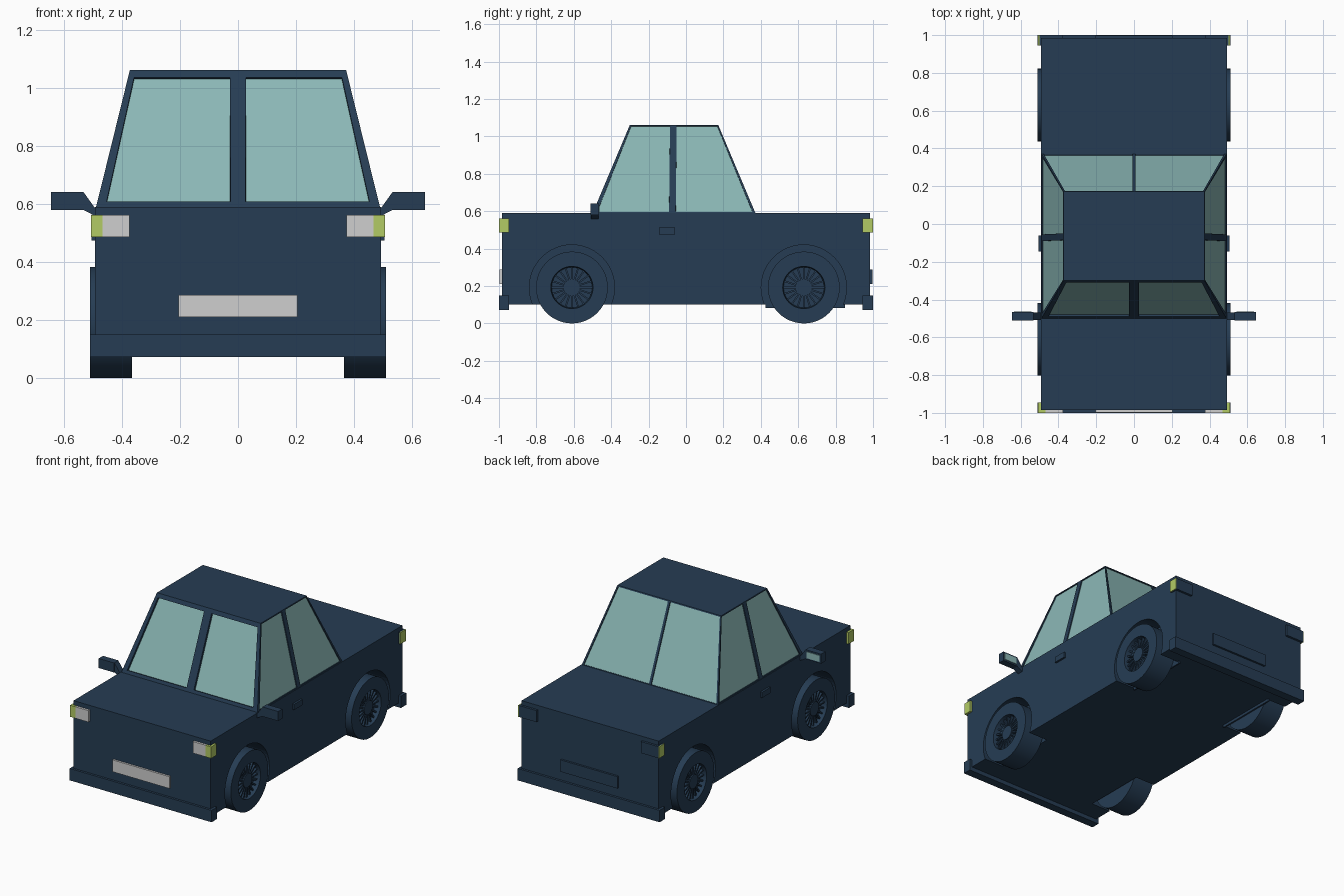
import bpy, bmesh, math
from mathutils import Vector, Matrix

if "Cube" in bpy.data.objects:
    bpy.data.objects.remove(bpy.data.objects["Cube"])


def material(name, rgb):
    m = bpy.data.materials.new(name)
    m.diffuse_color = (*rgb, 1)
    m.use_nodes = True
    m.node_tree.nodes["Principled BSDF"].inputs["Base Color"].default_value = m.diffuse_color
    return m


BLUE = material("dark blue paint", (0.019, 0.046, 0.088))
GLASS = material("pale green glass", (0.26, 0.48, 0.47))
GREY = material("light grey", (0.62, 0.62, 0.62))
LIME = material("yellow green lens", (0.45, 0.60, 0.13))


def finish(bm, name, *mats):
    me = bpy.data.meshes.new(name)
    bm.to_mesh(me)
    bm.free()
    ob = bpy.data.objects.new(name, me)
    bpy.context.collection.objects.link(ob)
    for m in mats:
        me.materials.append(m)
    return ob


def add_box(bm, x, y, z):
    mid = Vector(((x[0] + x[1]) / 2, (y[0] + y[1]) / 2, (z[0] + z[1]) / 2))
    size = (abs(x[1] - x[0]), abs(y[1] - y[0]), abs(z[1] - z[0]), 1)
    bmesh.ops.create_cube(bm, size=1, matrix=Matrix.Translation(mid) @ Matrix.Diagonal(size))


def box(name, x, y, z, mat=BLUE):
    bm = bmesh.new()
    add_box(bm, x, y, z)
    return finish(bm, name, mat)


def add_cylinder(bm, r, x0, x1, y, z, n=48):
    place = Matrix.Translation(((x0 + x1) / 2, y, z)) @ Matrix.Rotation(math.pi / 2, 4, 'Y')
    bmesh.ops.create_cone(bm, cap_ends=True, segments=n, radius1=r, radius2=r,
                          depth=abs(x1 - x0), matrix=place)


def smooth(ob):
    bpy.ops.object.select_all(action='DESELECT')
    ob.select_set(True)
    bpy.context.view_layer.objects.active = ob
    bpy.ops.object.shade_smooth_by_angle(angle=math.radians(30))


AXLES = {"front": -0.61, "rear": 0.63}
AXLE_Z = 0.192

# Body shell with four wheel wells cut out
body = box("body", (-0.493, 0.493), (-0.985, 0.985), (0.1, 0.59))
bm = bmesh.new()
for y in AXLES.values():
    for s in (-1, 1):
        add_cylinder(bm, 0.228, s * 0.355, s * 0.6, y, AXLE_Z)
cutter = finish(bm, "well_cutter")
cutter.hide_render = True
cut = body.modifiers.new("wells", 'BOOLEAN')
cut.object = cutter
cut.operation = 'DIFFERENCE'
cut.solver = 'EXACT'
bpy.context.view_layer.objects.active = body
body.select_set(True)
bpy.ops.object.modifier_apply(modifier=cut.name)
bpy.data.objects.remove(cutter)

# Cabin: tapered sides split into frame and recessed panes
bm = bmesh.new()
base = [(-0.49, -0.5), (0.49, -0.5), (0.49, 0.372), (-0.49, 0.372)]
roof = [(-0.373, -0.30), (0.373, -0.30), (0.373, 0.172), (-0.373, 0.172)]
base = [Vector((*p, 0.588)) for p in base]
roof = [Vector((*p, 1.062)) for p in roof]
side_lo, side_hi = [0, .025, .47, .51, .985, 1], [0, .02, .455, .53, .985, 1]
flip = lambda c: [1 - u for u in reversed(c)]
sides = [  # bottom cuts, top cuts, height cuts, recess
    ([0, .033, .473, .527, .967, 1], [0, .027, .464, .536, .973, 1], [0, .045, .947, 1], .014),
    (side_lo, side_hi, [0, .018, .985, 1], .006),
    ([0, .012, .492, .508, .988, 1], [0, .012, .49, .51, .988, 1], [0, .012, .985, 1], .006),
    (flip(side_lo), flip(side_hi), [0, .018, .985, 1], .006)]
panes = []
for k, (lo, hi, heights, depth) in enumerate(sides):
    j = (k + 1) % 4
    grid = [[bm.verts.new(base[k].lerp(base[j], a).lerp(roof[k].lerp(roof[j], b), v))
             for a, b in zip(lo, hi)] for v in heights]
    for r in range(3):
        for c in range(5):
            f = bm.faces.new((grid[r][c], grid[r][c + 1], grid[r + 1][c + 1], grid[r + 1][c]))
            if r == 1 and c in (1, 3):
                panes.append((f, depth))
bm.faces.new([bm.verts.new(p) for p in roof])
bm.normal_update()
for f, depth in panes:
    bmesh.ops.inset_individual(bm, faces=[f], thickness=0.0005, depth=-depth)
    f.material_index = 1
bmesh.ops.remove_doubles(bm, verts=bm.verts, dist=0.0001)
finish(bm, "cabin", BLUE, GLASS)

# Bumpers and number plates at both ends
for end, e in (("front", -1), ("rear", 1)):
    box(end + "_bumper", (-0.51, 0.51), (e * 0.945, e), (0.073, 0.15))
    box(end + "_plate", (-0.205, 0.205), (e * 0.98, e * 0.998), (0.21, 0.287),
        GREY if e < 0 else BLUE)

for side, s in (("left", -1), ("right", 1)):
    # Lamps
    z = (0.487, 0.562)
    box(side + "_headlight", (s * 0.375, s * 0.468), (-1, -0.97), z, GREY)
    box(side + "_front_indicator", (s * 0.468, s * 0.507), (-1, -0.945), z, LIME)
    box(side + "_rear_light", (s * 0.375, s * 0.501), (0.945, 1), z)
    box(side + "_rear_side_lens", (s * 0.501, s * 0.507), (0.945, 1), z, LIME)

    # Door handle
    box(side + "_door_handle", (s * 0.485, s * 0.506), (-0.145, -0.06), (0.475, 0.512))

    # Mirror with slanted bracket and glass
    box(side + "_mirror", (s * 0.533, s * 0.645), (-0.51, -0.466), (0.58, 0.642))
    box(side + "_mirror_glass", (s * 0.543, s * 0.635), (-0.467, -0.462), (0.59, 0.632), GLASS)
    bm = bmesh.new()
    outline = [(0.485, 0.555), (0.533, 0.58), (0.533, 0.642), (0.485, 0.575)]
    f = bm.faces.new([bm.verts.new((s * x, -0.508, z)) for x, z in outline])
    ext = bmesh.ops.extrude_face_region(bm, geom=[f])["geom"]
    bmesh.ops.translate(bm, vec=(0, 0.04, 0),
                        verts=[v for v in ext if isinstance(v, bmesh.types.BMVert)])
    bmesh.ops.recalc_face_normals(bm, faces=bm.faces)
    finish(bm, side + "_mirror_bracket", BLUE)

    # Lower edge of the rear wheel well liner
    box(side + "_well_liner", (s * 0.35, s * 0.36), (0.425, 0.85), (0.083, 0.12))

    for end, y in AXLES.items():
        # Tyre and dished rim, spun from a profile
        bm = bmesh.new()
        profile = [(0, .365), (.192, .365), (.192, .51), (.113, .51), (.108, .47), (0, .47)]
        pts = [bm.verts.new((s * x, y, AXLE_Z + r)) for r, x in profile]
        edges = [bm.edges.new(p) for p in zip(pts, pts[1:])]
        bmesh.ops.spin(bm, geom=pts + edges, cent=(0, y, AXLE_Z), axis=(1, 0, 0),
                       angle=math.tau, steps=48, use_duplicate=False)
        bmesh.ops.remove_doubles(bm, verts=bm.verts, dist=0.0001)
        bmesh.ops.recalc_face_normals(bm, faces=bm.faces)
        smooth(finish(bm, f"{side}_{end}_tyre", BLUE))

        # Hub and spokes
        bm = bmesh.new()
        add_cylinder(bm, 0.045, s * 0.465, s * 0.498, y, AXLE_Z, 32)
        for i in range(20):
            spoke = bmesh.ops.create_cube(bm, size=1, matrix=Matrix.Translation((s * 0.48, y, AXLE_Z))
                                          @ Matrix.Rotation(math.tau * i / 20, 4, 'X')
                                          @ Matrix.Translation((0, 0, 0.075))
                                          @ Matrix.Diagonal((0.024, 0.009, 0.07, 1)))
        smooth(finish(bm, f"{side}_{end}_hub", BLUE))
